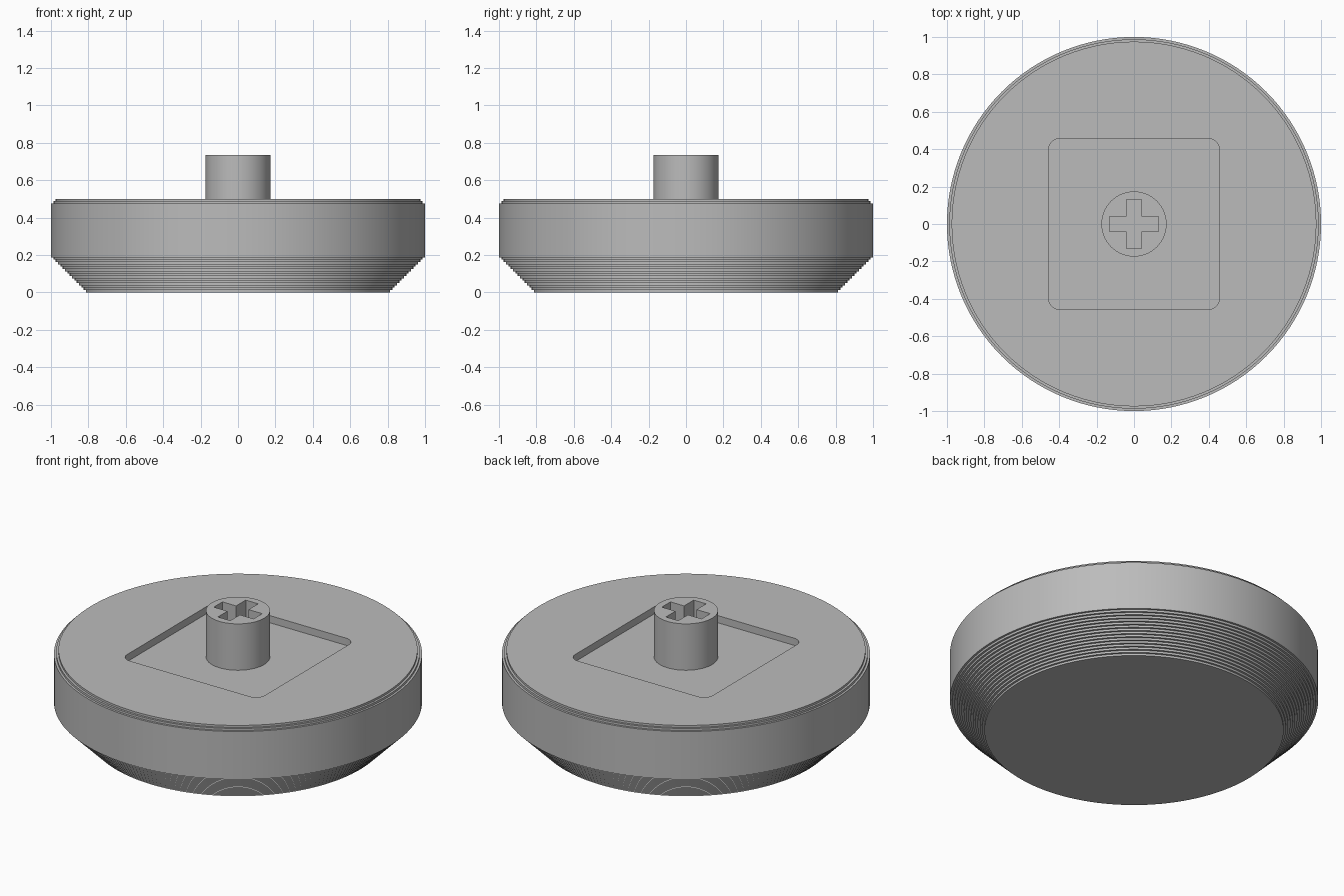
import bpy, bmesh, math

if "Cube" in bpy.data.objects:
    bpy.data.objects.remove(bpy.data.objects["Cube"], do_unlink=True)

SEGMENTS = 128
STEP = 0.0125          # layer height and width of the stepped chamfers
TOP, FLOOR, POST_TOP = 0.5, 0.457, 0.735

grey = bpy.data.materials.new("plain grey")
grey.use_nodes = True
grey.diffuse_color = (0.5, 0.5, 0.5, 1)
grey.node_tree.nodes["Principled BSDF"].inputs["Base Color"].default_value = (0.5, 0.5, 0.5, 1)


def make_object(name, bm):
    bmesh.ops.recalc_face_normals(bm, faces=bm.faces)
    mesh = bpy.data.meshes.new(name)
    bm.to_mesh(mesh)
    bm.free()
    mesh.materials.append(grey)
    obj = bpy.data.objects.new(name, mesh)
    bpy.context.collection.objects.link(obj)
    return obj


def lathe(name, profile):
    """Turn (radius, height) points round z and cap both ends."""
    bm = bmesh.new()
    rings = []
    for r, z in profile:
        angles = [math.tau * i / SEGMENTS for i in range(SEGMENTS)]
        rings.append([bm.verts.new((r * math.cos(a), r * math.sin(a), z)) for a in angles])
    for low, high in zip(rings, rings[1:]):
        for i in range(SEGMENTS):
            j = (i + 1) % SEGMENTS
            bm.faces.new((low[i], low[j], high[j], high[i]))
    bm.faces.new(rings[0])
    bm.faces.new(rings[-1])
    return make_object(name, bm)


def prism(name, outline, z0, z1):
    """Extrude a flat outline from z0 to z1."""
    bm = bmesh.new()
    face = bm.faces.new([bm.verts.new((x, y, z0)) for x, y in outline])
    moved = bmesh.ops.extrude_face_region(bm, geom=[face])["geom"]
    verts = [v for v in moved if isinstance(v, bmesh.types.BMVert)]
    bmesh.ops.translate(bm, verts=verts, vec=(0, 0, z1 - z0))
    return make_object(name, bm)


def cut(target, cutter):
    """Subtract the cutter, then discard it."""
    mod = target.modifiers.new("cut", "BOOLEAN")
    mod.operation = "DIFFERENCE"
    mod.solver = "EXACT"
    mod.object = cutter
    bpy.context.view_layer.objects.active = target
    bpy.ops.object.modifier_apply(modifier=mod.name)
    bpy.data.objects.remove(cutter, do_unlink=True)


def smooth(obj):
    bpy.ops.object.select_all(action="DESELECT")
    obj.select_set(True)
    bpy.context.view_layer.objects.active = obj
    bpy.ops.object.shade_smooth_by_angle(angle=math.radians(30))


# Round body: stepped lower chamfer, straight wall, two small steps at the rim
profile = []
for i in range(16):
    radius = 1 - (15 - i) * STEP
    profile.append((radius, i * STEP))
    if i < 15:
        profile.append((radius, (i + 1) * STEP))
for i in range(3):
    if i:
        profile.append((1 - i * STEP, TOP - (3 - i) * STEP))
    profile.append((1 - i * STEP, TOP - (2 - i) * STEP))
body = lathe("round_body", profile)

# Shallow rounded square recess in the top
HALF, CORNER = 0.457, 0.06
recess = []
for quarter in range(4):
    mid = math.pi / 4 + quarter * math.pi / 2
    cx = math.copysign(HALF - CORNER, math.cos(mid))
    cy = math.copysign(HALF - CORNER, math.sin(mid))
    for k in range(9):
        a = (quarter + k / 8) * math.pi / 2
        recess.append((cx + CORNER * math.cos(a), cy + CORNER * math.sin(a)))
cut(body, prism("recess_cutter", recess, FLOOR, TOP + 0.1))

# Central post with a cross-shaped socket
post = lathe("centre_post", [(0.174, FLOOR - 0.02), (0.174, POST_TOP)])
ARM, WIDTH = 0.132, 0.041
arm = [(ARM, -WIDTH), (ARM, WIDTH), (WIDTH, WIDTH)]
cross = []
for _ in range(4):
    cross += arm
    arm = [(-y, x) for x, y in arm]
cut(post, prism("socket_cutter", cross, FLOOR + 0.01, POST_TOP + 0.1))

for part in (body, post):
    smooth(part)
